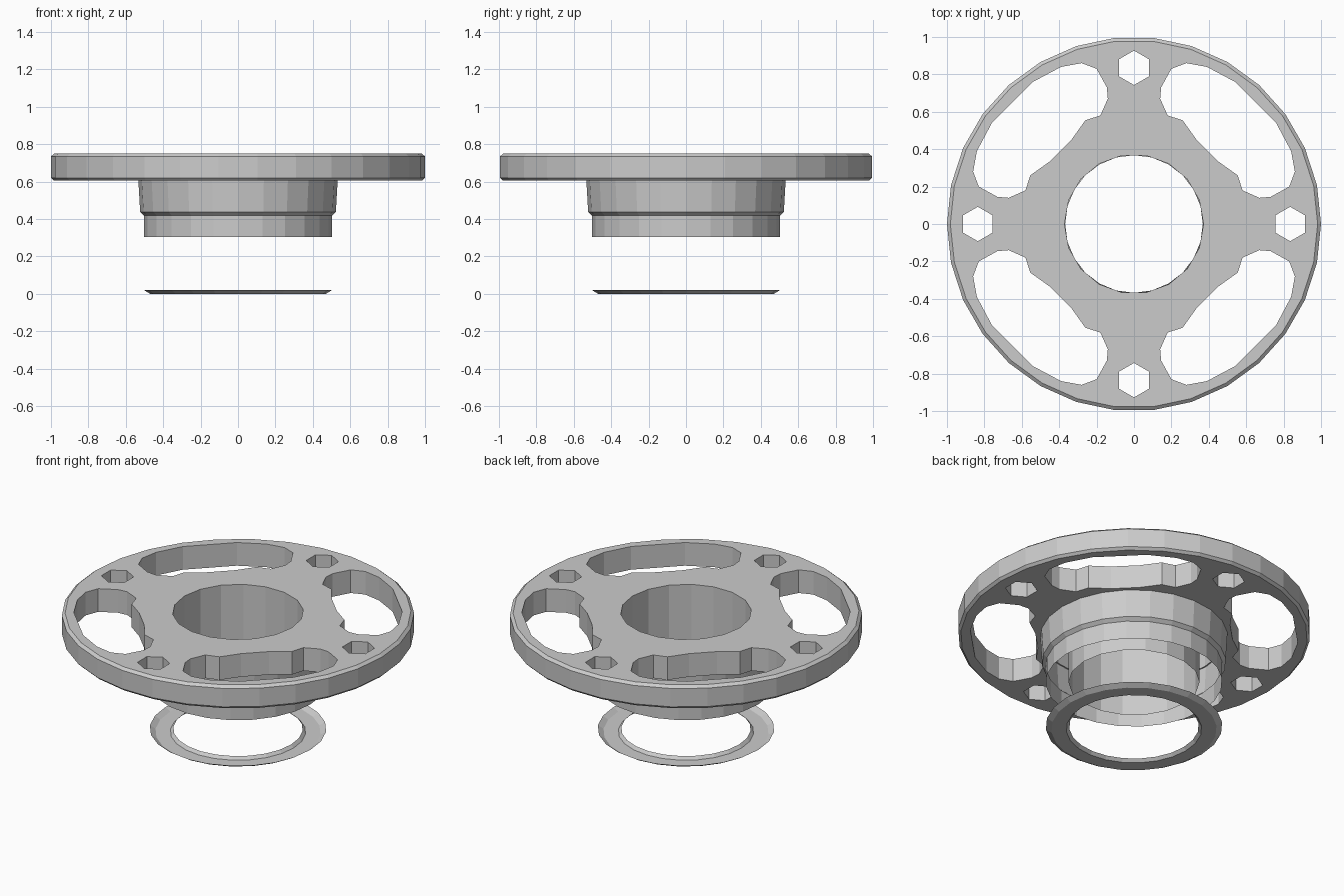
import bpy, bmesh, math
from math import cos, sin, pi

cube = bpy.data.objects.get("Cube")
if cube:
    bpy.data.objects.remove(cube, do_unlink=True)

grey = bpy.data.materials.new("plain grey")
grey.use_nodes = True
colour = (0.6, 0.6, 0.6, 1)
grey.diffuse_color = colour
grey.node_tree.nodes["Principled BSDF"].inputs["Base Color"].default_value = colour

Z_LOW, Z_TOP, Z_HUB = 0.605, 0.75, 0.305
BORE = 0.372


def finish(name, bm):
    mesh = bpy.data.meshes.new(name)
    bm.to_mesh(mesh)
    bm.free()
    mesh.materials.append(grey)
    obj = bpy.data.objects.new(name, mesh)
    bpy.context.collection.objects.link(obj)
    return obj


def circle(radius, sides, centre=(0, 0), turn=0.0):
    return [(centre[0] + radius * cos(turn + 2 * pi * i / sides),
             centre[1] + radius * sin(turn + 2 * pi * i / sides)) for i in range(sides)]


def lathe(name, profile, sides, closed_ends=False):
    """Revolve (radius, height) points about z; points run bottom to top for outward faces."""
    bm = bmesh.new()
    rings = [[bm.verts.new((x, y, z)) for x, y in circle(r, sides)] for r, z in profile]
    for a, b in zip(rings, rings[1:]):
        for i in range(sides):
            j = (i + 1) % sides
            bm.faces.new((a[i], a[j], b[j], b[i]))
    if closed_ends:
        bm.faces.new(rings[0][::-1])
        bm.faces.new(rings[-1])
    return finish(name, bm)


def prism(name, outline, z0, z1):
    bm = bmesh.new()
    low = [bm.verts.new((x, y, z0)) for x, y in outline]
    high = [bm.verts.new((x, y, z1)) for x, y in outline]
    bm.faces.new(low[::-1])
    bm.faces.new(high)
    for i in range(len(low)):
        j = (i + 1) % len(low)
        bm.faces.new((low[i], low[j], high[j], high[i]))
    bmesh.ops.recalc_face_normals(bm, faces=bm.faces)
    return finish(name, bm)


def window_outline(turn):
    """Half of a rim window, mirrored about its diagonal and turned into place."""
    half = [(0.56, 0.36), (0.555, 0.26), (0.58, 0.18), (0.67, 0.14), (0.73, 0.145),
            (0.83, 0.20), (0.86, 0.28), (0.84, 0.39), (0.76, 0.54)]
    half[0] = (0.45, 0.335)
    pts = half + [(y, x) for x, y in reversed(half)]
    return [(x * cos(turn) - y * sin(turn), x * sin(turn) + y * cos(turn)) for x, y in pts]


# Flange disc with chamfered rim
flange = lathe("flange", [(0.985, Z_LOW), (1.0, Z_LOW + 0.015),
                          (1.0, Z_TOP - 0.015), (0.982, Z_TOP)], 30, True)

# Cutters: bore, hollow underside, windows and six-sided bolt holes
cutters = [prism("bore_cutter", circle(BORE, 18), 0.5, 0.9),
           prism("hollow_cutter", circle(0.525, 24), 0.5, Z_TOP - 0.01)]
for k in range(4):
    a = k * pi / 2
    cutters.append(prism("window_cutter", window_outline(a), 0.5, 0.9))
    cutters.append(prism("bolt_cutter", circle(0.092, 6, (0.835 * cos(a), 0.835 * sin(a)), pi / 6 * (1 - k % 2) + k % 2 * pi / 6),
                         0.5, 0.9))
for c in cutters:
    c.hide_render = True
    mod = flange.modifiers.new("cut", "BOOLEAN")
    mod.operation, mod.solver, mod.object = "DIFFERENCE", "EXACT", c
bpy.context.view_layer.update()
cut = bpy.data.meshes.new_from_object(
    flange.evaluated_get(bpy.context.evaluated_depsgraph_get()))
flange.modifiers.clear()
flange.data = cut
for c in cutters:
    bpy.data.objects.remove(c, do_unlink=True)

# Stepped hub wall, open underneath
lathe("hub_wall", [(0.502, Z_HUB), (0.502, 0.418), (0.523, 0.437), (0.533, Z_LOW + 0.003)], 24)

# Inner bore tube, facing the axis
lathe("bore_tube", [(BORE, Z_TOP), (BORE, Z_HUB)], 18)

# Loose thin washer below the hub
lathe("washer", [(0.368, 0.018), (0.385, 0.0), (0.47, 0.0), (0.502, 0.02)], 24)
